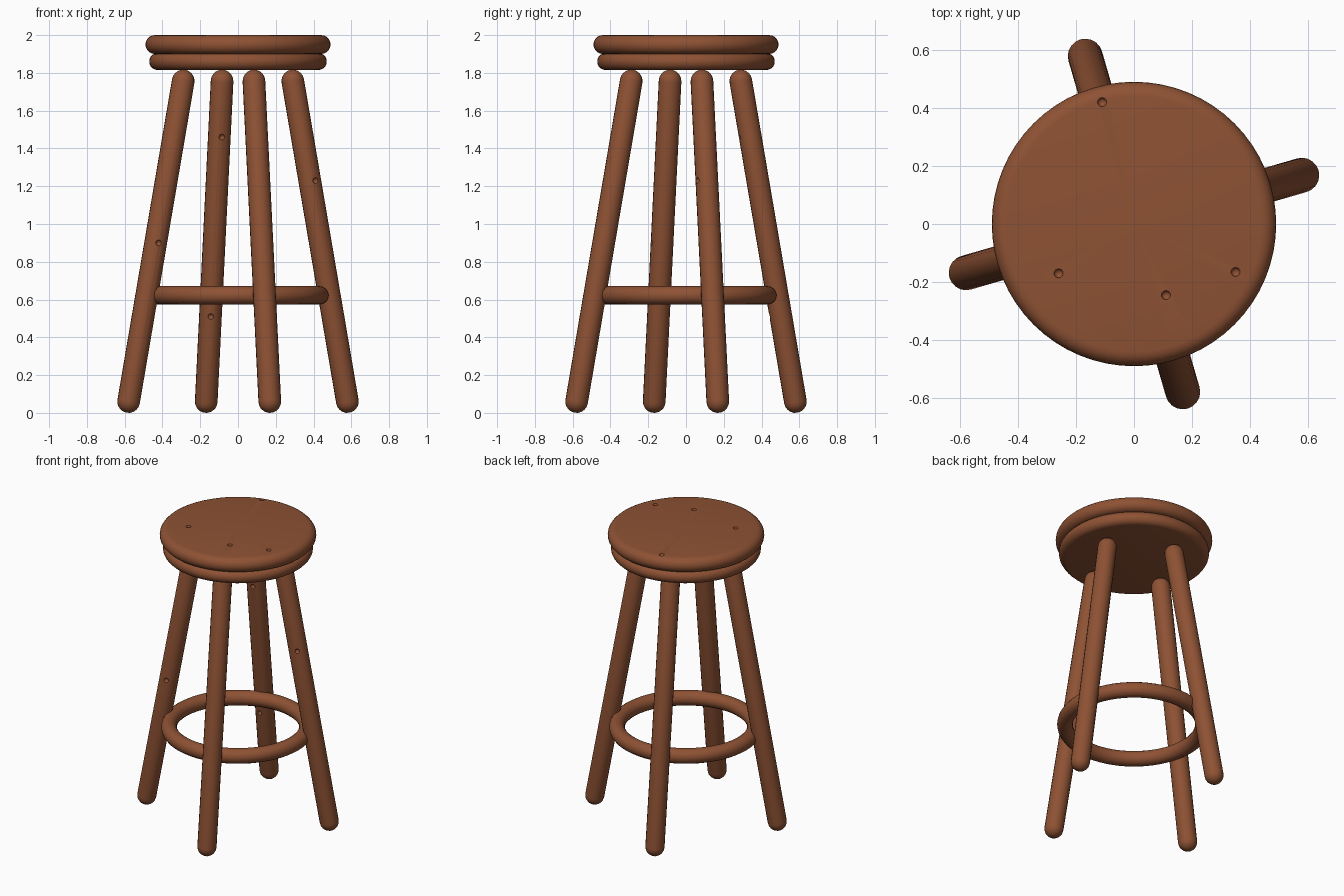
import bpy, bmesh, math
from mathutils import Vector, Matrix

if "Cube" in bpy.data.objects:
    bpy.data.objects.remove(bpy.data.objects["Cube"])

wood = bpy.data.materials.new("brown wood")
wood.use_nodes = True
wood.diffuse_color = (0.27, 0.084, 0.034, 1)
wood.node_tree.nodes["Principled BSDF"].inputs["Base Color"].default_value = (0.27, 0.084, 0.034, 1)


def lathe(name, profile, steps):
    """Spin a list of (radius, height) points around z."""
    bm = bmesh.new()
    verts = [bm.verts.new((r, 0, z)) for r, z in profile]
    edges = [bm.edges.new(pair) for pair in zip(verts, verts[1:])]
    bmesh.ops.spin(bm, geom=verts + edges, cent=(0, 0, 0), axis=(0, 0, 1),
                   angle=math.tau, steps=steps)
    bmesh.ops.remove_doubles(bm, verts=bm.verts, dist=0.0001)
    bmesh.ops.recalc_face_normals(bm, faces=bm.faces)
    mesh = bpy.data.meshes.new(name)
    bm.to_mesh(mesh)
    bm.free()
    mesh.materials.append(wood)
    obj = bpy.data.objects.new(name, mesh)
    bpy.context.collection.objects.link(obj)
    return obj


def arc(r, z, radius, start, end, count):
    angles = [math.radians(start + (end - start) * i / count) for i in range(count + 1)]
    return [(max(0, r + radius * math.cos(a)), z + radius * math.sin(a)) for a in angles]


def smooth(obj):
    bpy.ops.object.select_all(action="DESELECT")
    obj.select_set(True)
    bpy.context.view_layer.objects.active = obj
    bpy.ops.object.shade_smooth_by_angle(angle=math.radians(40))


def dent(obj, points, size=0.016):
    """Carve small knot holes into the wood."""
    bm = bmesh.new()
    for p in points:
        bmesh.ops.create_icosphere(bm, subdivisions=2, radius=size,
                                   matrix=Matrix.Translation(p))
    mesh = bpy.data.meshes.new("knot_cutter")
    bm.to_mesh(mesh)
    bm.free()
    mesh.materials.append(wood)
    cutter = bpy.data.objects.new("knot_cutter", mesh)
    bpy.context.collection.objects.link(cutter)
    cutter.hide_render = True
    mod = obj.modifiers.new("knots", "BOOLEAN")
    mod.operation = "DIFFERENCE"
    mod.solver = "EXACT"
    mod.object = cutter
    bpy.context.view_layer.objects.active = obj
    bpy.ops.object.modifier_apply(modifier=mod.name)
    bpy.data.objects.remove(cutter)


# Seat: two stacked discs with rounded rims
seat = lathe("seat_top", [(0, 1.9)] + arc(0.44, 1.95, 0.05, -90, 90, 10) + [(0, 2)], 64)
dent(seat, [(-0.11, 0.42, 2), (-0.26, -0.17, 2), (0.11, -0.245, 2), (0.35, -0.165, 2)])
smooth(seat)
base = lathe("seat_base", [(0, 1.815)] + arc(0.425, 1.86, 0.045, -90, 90, 10) + [(0, 1.905)], 64)
smooth(base)

# Legs: splayed round poles with domed ends
knots = {
    "left_leg": [(0.41, 0.06, 1.23)],
    "back_leg": [(-0.085, 0.28, 1.46), (-0.145, 0.442, 0.51)],
    "right_leg": [(-0.42, -0.185, 0.9)],
    "front_leg": [],
}
radius = 0.06
for i, (name, points) in enumerate(knots.items()):
    turn = math.radians(16.2 + 90 * i)
    out = Vector((math.cos(turn), math.sin(turn), 0))
    foot = out * 0.603 + Vector((0, 0, radius))
    top = out * 0.302 + Vector((0, 0, 1.757))
    axis = top - foot
    pole = arc(0, 0, radius, -90, 0, 5) + arc(0, axis.length, radius, 0, 90, 5)
    leg = lathe(name, pole, 20)
    leg.data.transform(Matrix.Translation(foot) @ axis.to_track_quat("Z", "Y").to_matrix().to_4x4())
    if points:
        dent(leg, points)
    smooth(leg)

# Foot ring joining the legs
ring = lathe("foot_ring", arc(0.432, 0.622, 0.049, 0, 360, 16), 64)
smooth(ring)
